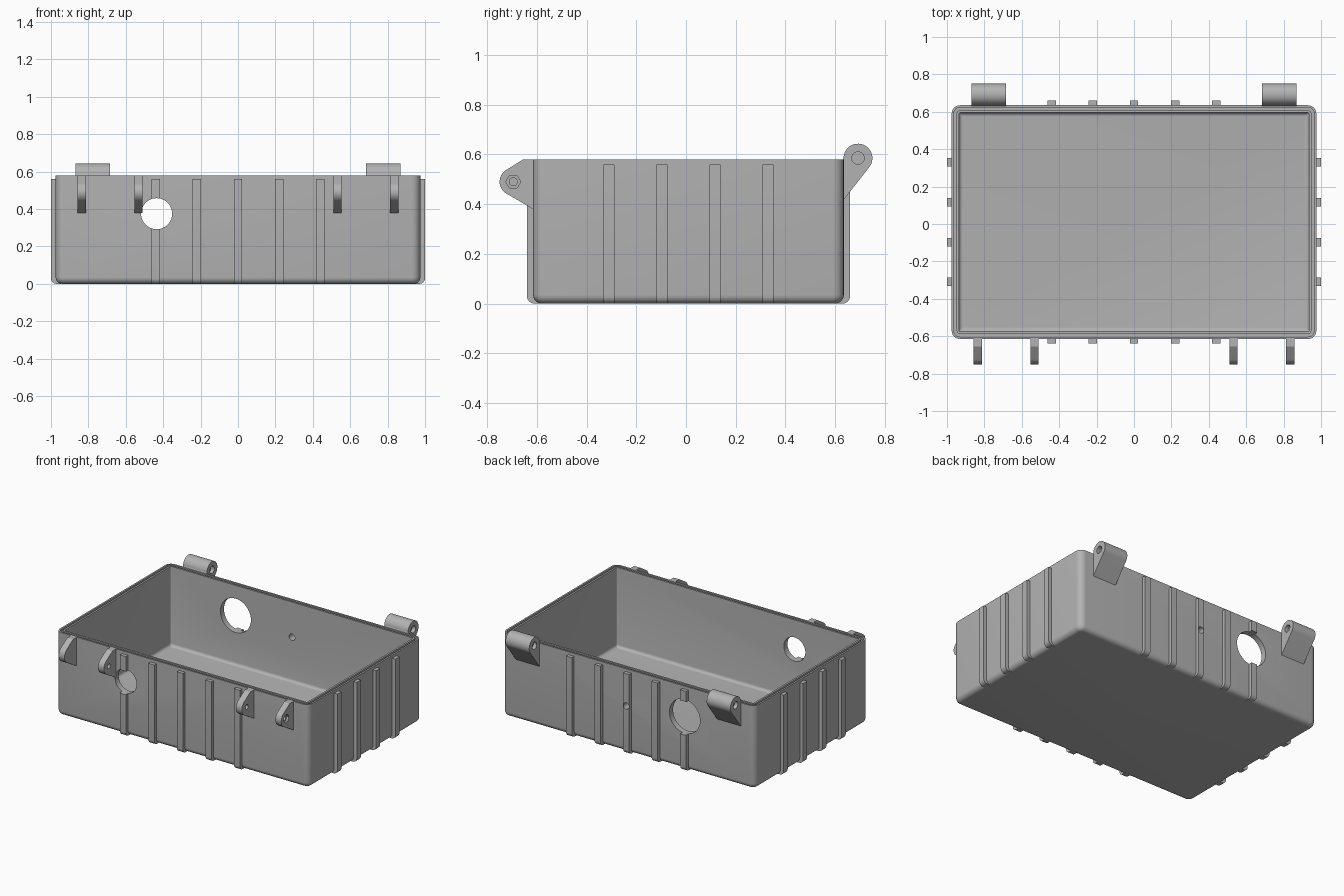
import bpy
import bmesh
from math import sin, cos, pi, radians
from mathutils import Matrix, Vector

if "Cube" in bpy.data.objects:
    bpy.data.objects.remove(bpy.data.objects["Cube"], do_unlink=True)

# Overall sizes
HALF_X, HALF_Y, MID_Y, TOP = 0.975, 0.625, 0.01, 0.58
WALL, FLOOR, FILLET, CORNER = 0.04, 0.025, 0.035, 0.045
FRONT, BACK = MID_Y - HALF_Y, MID_Y + HALF_Y

grey = bpy.data.materials.new("plain grey plastic")
grey.use_nodes = True
grey.diffuse_color = (0.45, 0.45, 0.45, 1)
grey.node_tree.nodes["Principled BSDF"].inputs["Base Color"].default_value = (0.45, 0.45, 0.45, 1)


def make_object(name, bm):
    bmesh.ops.recalc_face_normals(bm, faces=bm.faces)
    mesh = bpy.data.meshes.new(name)
    bm.to_mesh(mesh)
    bm.free()
    obj = bpy.data.objects.new(name, mesh)
    bpy.context.collection.objects.link(obj)
    mesh.materials.append(grey)
    return obj


def arc(cu, cv, r, start, end, steps):
    angles = [radians(start + (end - start) * i / steps) for i in range(steps + 1)]
    return [(cu + r * cos(a), cv + r * sin(a)) for a in angles]


def prism(name, outline, width, spot, turn):
    """Extrude an (outward, height) outline sideways, then turn it to face out of a wall."""
    bm = bmesh.new()
    face = bm.faces.new([bm.verts.new((-width / 2, u, v)) for u, v in outline])
    new = bmesh.ops.extrude_face_region(bm, geom=[face])["geom"]
    bmesh.ops.translate(bm, vec=(width, 0, 0),
                        verts=[g for g in new if isinstance(g, bmesh.types.BMVert)])
    bm.transform(Matrix.Translation(spot) @ Matrix.Rotation(turn, 4, "Z"))
    return make_object(name, bm)


def drill(obj, spot, radius, depth, axis, sides=32):
    """Cut a round (or hexagonal) hole centred on spot along the x or y axis."""
    bm = bmesh.new()
    bmesh.ops.create_cone(bm, cap_ends=True, segments=sides, radius1=radius,
                          radius2=radius, depth=depth)
    turn = Matrix.Rotation(pi / 2, 4, "Y" if axis == "x" else "X")
    bm.transform(Matrix.Translation(spot) @ turn)
    cutter = make_object("hole_cutter", bm)
    cutter.hide_render = True
    mod = obj.modifiers.new("hole", "BOOLEAN")
    mod.operation, mod.solver, mod.object = "DIFFERENCE", "EXACT", cutter
    bpy.context.view_layer.objects.active = obj
    bpy.ops.object.modifier_apply(modifier=mod.name)
    bpy.data.objects.remove(cutter, do_unlink=True)


def ring(bm, inset, z):
    """One rounded rectangle of vertices."""
    r = max(CORNER - inset, 0.006)
    cx, cy = HALF_X - inset - r, HALF_Y - inset - r
    loop = []
    for i, (sx, sy) in enumerate([(1, 1), (-1, 1), (-1, -1), (1, -1)]):
        for x, y in arc(sx * cx, sy * cy, r, 90 * i, 90 * i + 90, 6):
            loop.append(bm.verts.new((x, y + MID_Y, z)))
    return loop


# Tray shell: bottom fillet, outer wall, grooved rim, inner wall, floor fillet
section = [(FILLET - u, v) for u, v in arc(0, FILLET, FILLET, -90, 0, 6)]
section += [(0, TOP), (0.012, TOP), (0.012, TOP - 0.015), (0.027, TOP - 0.015),
            (0.027, TOP), (WALL, TOP)]
section += arc(WALL + 0.02, FLOOR + 0.02, 0.02, 180, 270, 5)
bm = bmesh.new()
rings = [ring(bm, inset, z) for inset, z in section]
for low, high in zip(rings, rings[1:]):
    n = len(low)
    for i in range(n):
        j = (i + 1) % n
        bm.faces.new((low[i], low[j], high[j], high[i]))
bm.faces.new(rings[0])
bm.faces.new(rings[-1])
tray = make_object("tray_shell", bm)
parts = [tray]

# Wall ribs, rounded at the outer bottom edge
rib_shape = [(-0.03, 0)] + arc(-0.005, 0.03, 0.03, -90, 0, 6) + [(0.025, 0.56), (-0.03, 0.56)]
ribs = {}
for i in range(-2, 3):
    for side, y, turn in (("front", FRONT, pi), ("back", BACK, 0)):
        ribs[side, i] = prism(side + "_rib", rib_shape, 0.045, (0.22 * i, y, 0), turn)
for i in range(4):
    y = MID_Y + 0.213 * (i - 1.5)
    for side, s in (("left", 1), ("right", -1)):
        ribs[side, i] = prism(side + "_rib", rib_shape, 0.045, (s * HALF_X, y, 0), -s * pi / 2)
parts += ribs.values()

# Cable openings and the small vent, cut through wall and rib
for rib, spot, radius in (
        (ribs["front", -2], (-0.435, FRONT, 0.375), 0.083),
        (ribs["back", -2], (-0.435, BACK, 0.37), 0.118),
        (ribs["back", 0], (0, BACK, 0.335), 0.022)):
    for obj in (tray, rib):
        drill(obj, spot, radius, 0.2, "y", 48)

# Hinge barrels on the back
hinge_shape = [(-0.01, 0.418), (0, 0.418)] + arc(0.057, 0.585, 0.058, -38, 180, 28)
hinge_shape += [(-0.01, 0.57)]
for s, side in ((1, "left"), (-1, "right")):
    hinge = prism(side + "_hinge", hinge_shape, 0.183, (s * 0.776, BACK, 0), 0)
    pin = Vector((s * 0.776, BACK + 0.057, 0.585))
    drill(hinge, pin, 0.013, 0.4, "x", 24)
    for end in (-1, 1):
        drill(hinge, pin + Vector((end * 0.0915, 0, 0)), 0.025, 0.05, "x", 24)
    parts.append(hinge)

# Latch ears on the front, with a nut pocket in the outer ones
ear_shape = [(-0.01, TOP), (0.04, TOP)] + arc(0.08, 0.49, 0.055, 58, -60, 16)
ear_shape += [(0, 0.38), (-0.01, 0.38)]
for s, side in ((1, "left"), (-1, "right")):
    for x, place in ((0.836, "outer"), (0.532, "inner")):
        ear = prism(f"{side}_{place}_latch_ear", ear_shape, 0.045, (s * x, FRONT, 0), pi)
        drill(ear, (s * x, FRONT - 0.08, 0.49), 0.016, 0.2, "x", 24)
        if place == "outer":
            drill(ear, (s * (x + 0.0225), FRONT - 0.08, 0.49), 0.03, 0.03, "x", 6)
        parts.append(ear)

# Smooth the fillets and keep hard edges crisp
bpy.ops.object.select_all(action="DESELECT")
for obj in parts:
    obj.select_set(True)
bpy.context.view_layer.objects.active = tray
bpy.ops.object.shade_smooth_by_angle(angle=radians(30))
